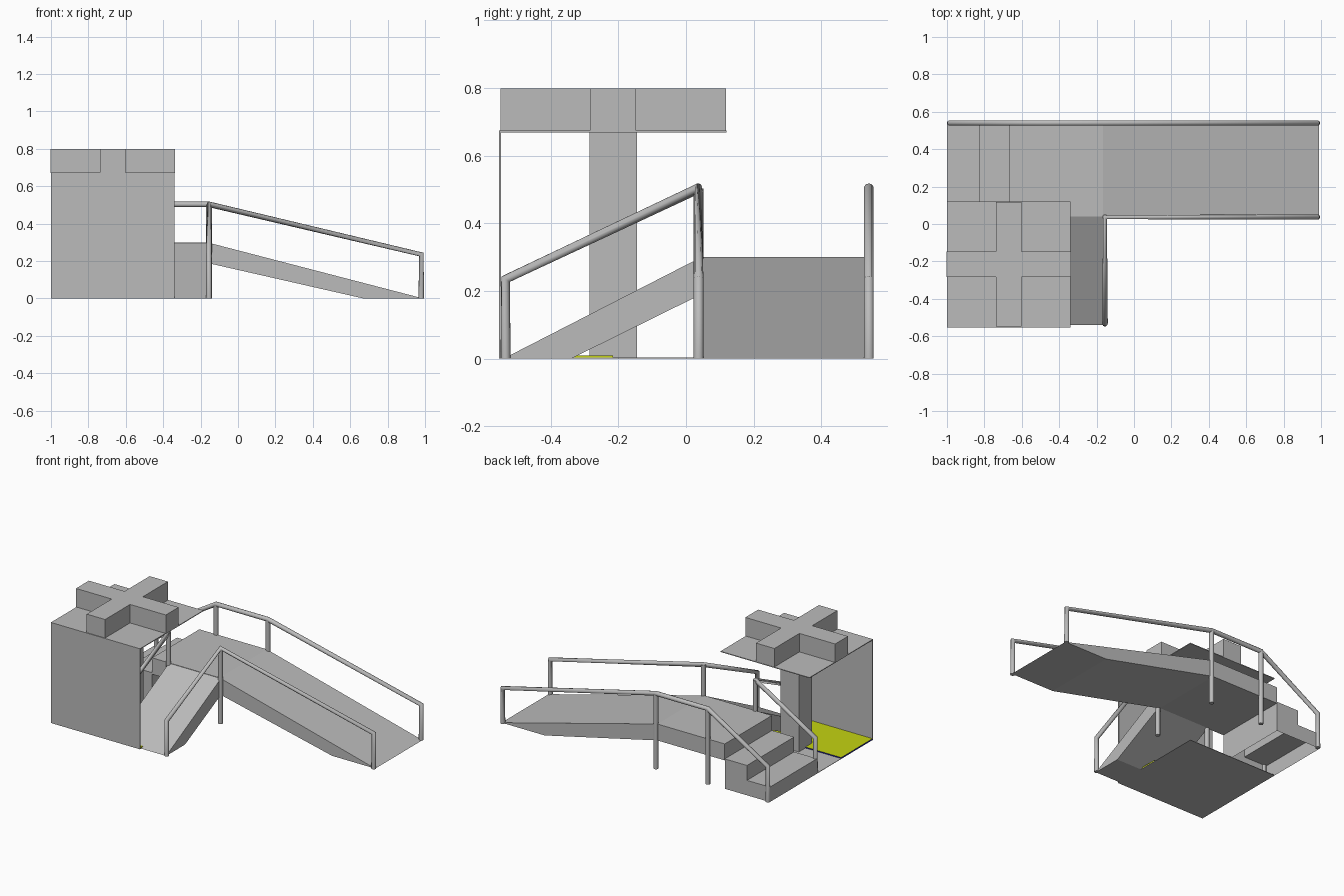
import bpy, bmesh, math
from mathutils import Vector

if "Cube" in bpy.data.objects:
    bpy.data.objects.remove(bpy.data.objects["Cube"])


def material(name, rgb):
    m = bpy.data.materials.new(name)
    m.diffuse_color = (*rgb, 1)
    m.use_nodes = True
    m.node_tree.nodes["Principled BSDF"].inputs["Base Color"].default_value = m.diffuse_color
    return m


GREY = material("grey", (0.5, 0.5, 0.5))
YELLOW = material("yellow", (0.55, 0.65, 0.006))
BLUE = material("blue", (0.01, 0.01, 0.4))


def finish(name, bm, mats):
    bmesh.ops.recalc_face_normals(bm, faces=bm.faces)
    me = bpy.data.meshes.new(name)
    bm.to_mesh(me)
    bm.free()
    ob = bpy.data.objects.new(name, me)
    bpy.context.collection.objects.link(ob)
    for m in mats:
        me.materials.append(m)
    return ob


def prism(name, outline, vec, mats=(GREY,), drop_floor=False):
    """Extrude a closed outline of 3D points along vec."""
    bm = bmesh.new()
    face = bm.faces.new([bm.verts.new(p) for p in outline])
    res = bmesh.ops.extrude_face_region(bm, geom=[face], use_keep_orig=True)
    moved = [v for v in res["geom"] if isinstance(v, bmesh.types.BMVert)]
    bmesh.ops.translate(bm, verts=moved, vec=vec)
    ob_faces = bm.faces
    bmesh.ops.recalc_face_normals(bm, faces=ob_faces)
    if drop_floor:
        low = [f for f in bm.faces if all(v.co.z < 1e-4 for v in f.verts)]
        bmesh.ops.delete(bm, geom=low, context='FACES')
    return finish(name, bm, mats)


def box(name, x0, x1, y0, y1, z0, z1, mats=(GREY,)):
    pts = [(x0, y0, z0), (x1, y0, z0), (x1, y1, z0), (x0, y1, z0)]
    return prism(name, pts, (0, 0, z1 - z0), mats)


def tube(name, points, r=0.015):
    """Round bar following a path of points."""
    cu = bpy.data.curves.new(name, 'CURVE')
    cu.dimensions = '3D'
    cu.bevel_depth = r
    cu.bevel_resolution = 3
    cu.use_fill_caps = True
    sp = cu.splines.new('POLY')
    sp.points.add(len(points) - 1)
    for p, co in zip(sp.points, points):
        p.co = (*co, 1)
    sp.use_smooth = True
    ob = bpy.data.objects.new(name, cu)
    bpy.context.collection.objects.link(ob)
    cu.materials.append(GREY)
    return ob


# Shelter: base, front wall, column, roof plate
box("shelter_base", -1, -0.34, -0.55, 0.12, 0, 0.003)
box("front_wall", -1, -0.34, -0.553, -0.547, 0, 0.672)
box("column", -0.735, -0.6, -0.285, -0.145, 0.003, 0.67)
box("roof_plate", -1, -0.34, -0.553, 0.12, 0.669, 0.674)

# Cross standing on the roof
cx, cy, a, h = -0.67, -0.215, 0.068, 0.333
quarter = [(h, -a), (h, a), (a, a)]
cross = []
for k in range(4):
    for x, y in quarter:
        for _ in range(k):
            x, y = -y, x
        cross.append((cx + x, cy + y, 0.672))
prism("roof_cross", cross, (0, 0, 0.126))

# Floor mat with blue edging on its open sides
mat = box("floor_mat", -1, -0.34, -0.547, -0.215, 0.003, 0.01, (YELLOW, BLUE))
for f in mat.data.polygons:
    if f.normal.y > 0.9 or f.normal.x < -0.9:
        f.material_index = 1

# Landing with the long ramp
Y0, Y1 = 0.04, 0.54
profile = [(0.99, 0), (-0.165, 0.3), (-0.665, 0.3), (-0.665, 0.19),
           (-0.165, 0.19), (0.67, 0)]
prism("long_ramp", [(x, Y0, z) for x, z in profile], (0, Y1 - Y0, 0))

# Short ramp running to the front
profile = [(-0.54, 0), (0.045, 0.3), (0.045, 0.19), (-0.34, 0)]
prism("short_ramp", [(-0.54, y, z) for y, z in profile], (0.385, 0, 0))

# Hollow steps, open underneath
profile = [(-1, 0), (-1, 0.1), (-0.83, 0.1), (-0.83, 0.2), (-0.666, 0.2), (-0.666, 0)]
prism("steps", [(x, Y0, z) for x, z in profile], (0, Y1 - Y0, 0), drop_floor=True)

# Handrails: each path starts and ends on the ground
LOW, HIGH = 0.235, 0.503
XI, XO, XE, XS = -0.54, -0.155, 0.98, -0.985
YB, YF, YE = 0.54, 0.037, -0.533
tube("back_rail", [(XE, YB, 0), (XE, YB, LOW), (XO, YB, HIGH), (XI, YB, HIGH),
                   (XS, YB, LOW), (XS, YB, 0)])
tube("outer_rail", [(XE, YF, 0), (XE, YF, LOW), (XO, YF, HIGH),
                    (XO, YE, LOW), (XO, YE, 0)])
tube("inner_rail", [(XS, YF, 0), (XS, YF, LOW), (XI, YF, HIGH),
                    (XI, YE, LOW), (XI, YE, 0)])
for i, (x, y) in enumerate([(XO, YB), (XI, YB), (XO, YF), (XI, YF)]):
    tube(f"rail_post_{i + 1}", [(x, y, 0), (x, y, HIGH)])
